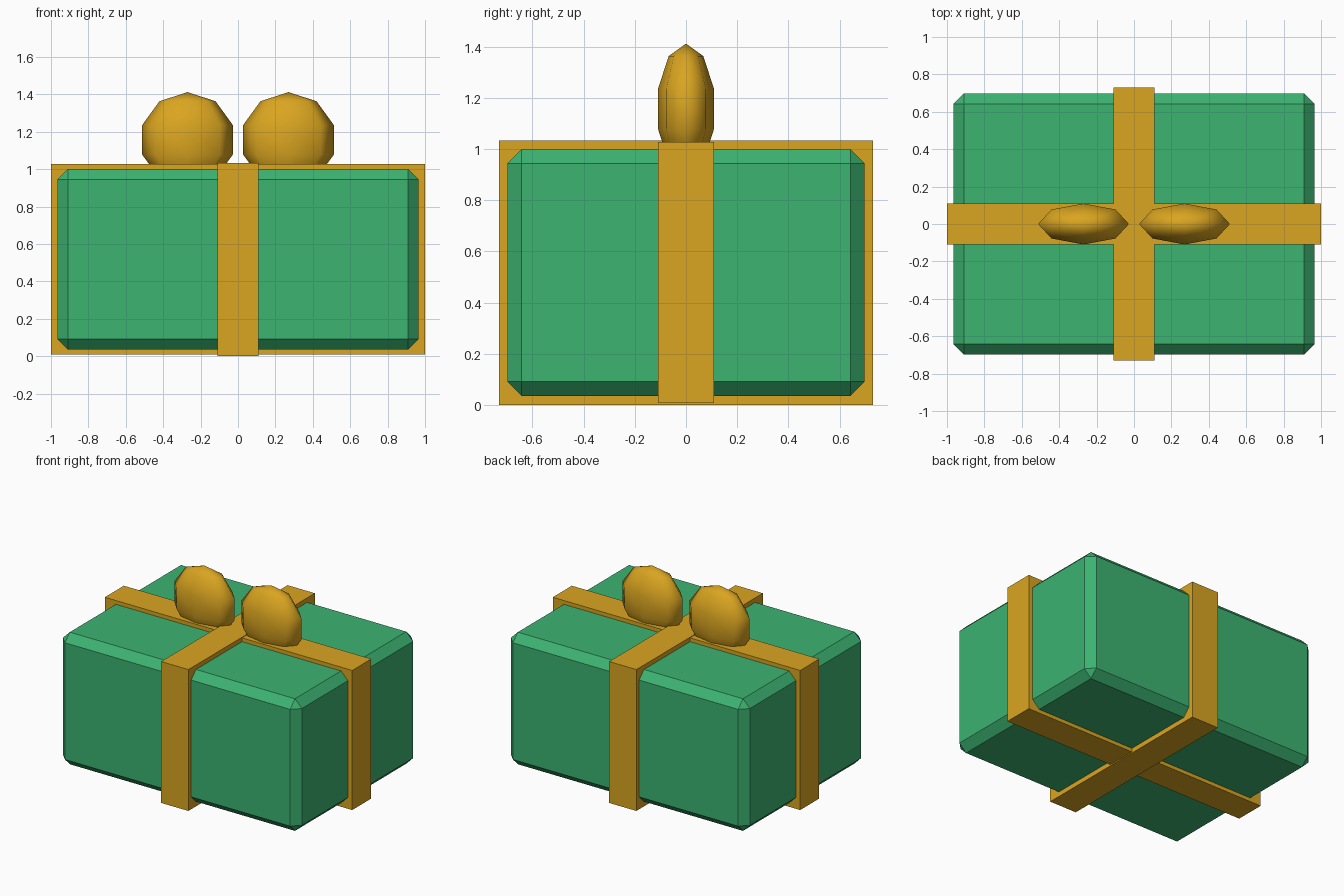
import bpy

if "Cube" in bpy.data.objects:
    bpy.data.objects.remove(bpy.data.objects["Cube"])


def material(name, rgb):
    m = bpy.data.materials.new(name)
    m.diffuse_color = (*rgb, 1)
    m.use_nodes = True
    m.node_tree.nodes["Principled BSDF"].inputs["Base Color"].default_value = m.diffuse_color
    return m


green = material("green_wrap", (0.045, 0.451, 0.165))
gold = material("gold_ribbon", (0.70, 0.376, 0.0145))


def block(name, half_x, half_y, z0, z1, mat):
    """Axis-aligned block given half widths and a height range."""
    bpy.ops.mesh.primitive_cube_add(size=2, location=(0, 0, (z0 + z1) / 2))
    ob = bpy.context.object
    ob.name = name
    ob.scale = (half_x, half_y, (z1 - z0) / 2)
    bpy.ops.object.transform_apply(location=False, rotation=False, scale=True)
    ob.data.materials.append(mat)
    return ob


# Chamfered gift box
box = block("gift_box", 0.966, 0.698, 0.035, 1.0, green)
bevel = box.modifiers.new("chamfer", "BEVEL")
bevel.width = 0.056
bevel.segments = 1

# Crossing ribbon bands, slightly offset in height so they do not overlap exactly
block("ribbon_lengthwise", 1.0, 0.11, 0.008, 1.028, gold)
block("ribbon_crosswise", 0.11, 0.73, 0.0, 1.033, gold)

# Two flattened bow loops
for side, x in (("left", -0.27), ("right", 0.27)):
    bpy.ops.mesh.primitive_uv_sphere_add(segments=8, ring_count=5, radius=1,
                                         location=(x, 0, 1.157))
    loop = bpy.context.object
    loop.name = "bow_loop_" + side
    loop.scale = (0.255, 0.115, 0.255)
    bpy.ops.object.transform_apply(location=False, rotation=False, scale=True)
    bpy.ops.object.shade_smooth()
    loop.data.materials.append(gold)
